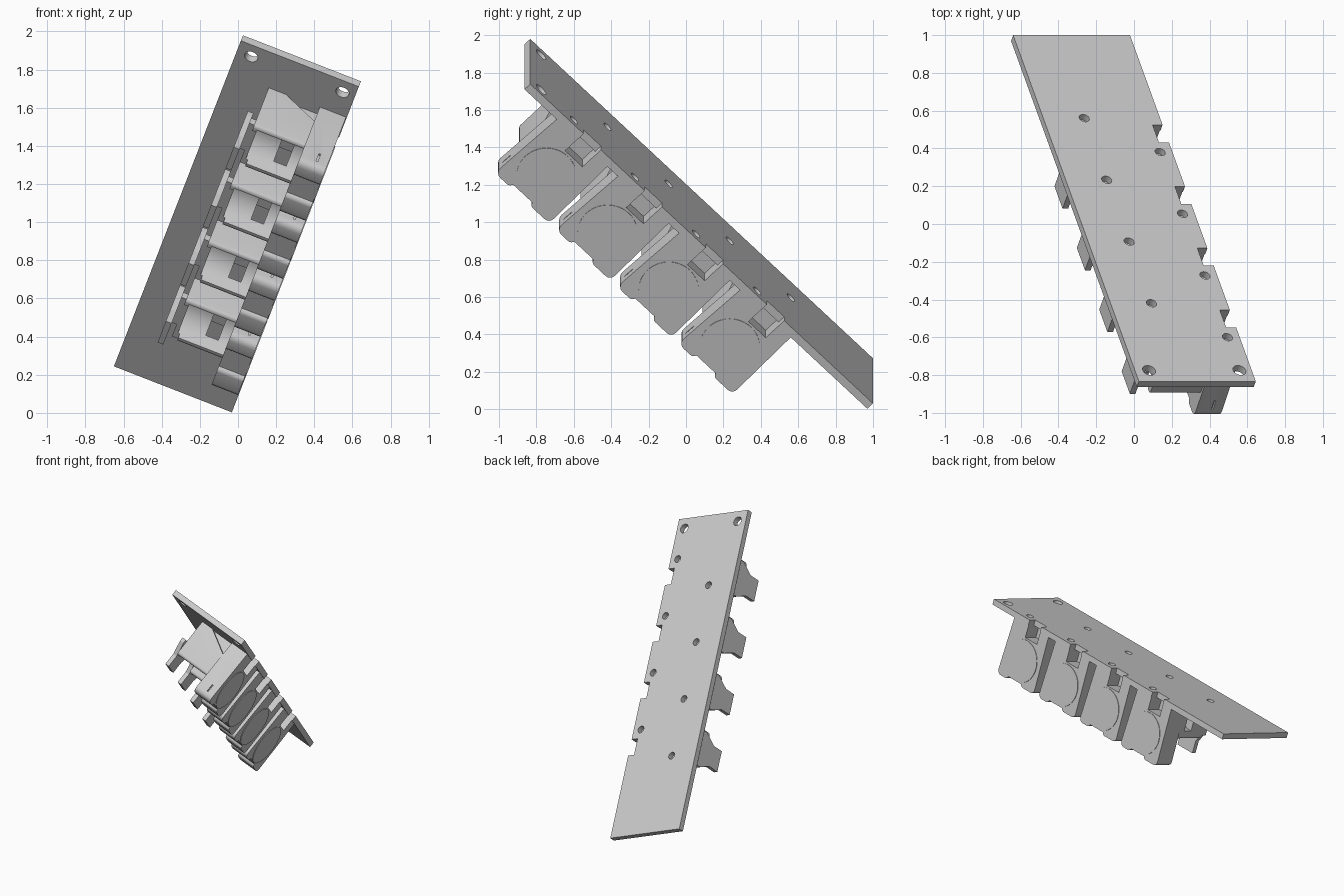
import bpy, bmesh, math
from mathutils import Matrix, Vector

if "Cube" in bpy.data.objects:
    bpy.data.objects.remove(bpy.data.objects["Cube"])

# Local frame of the tilted board: x across, y down its length, z = outward normal (depth = -z)
a, h = math.radians(21.3), math.sqrt(0.5)
U = Vector((math.cos(a), 0, -math.sin(a)))
V = Vector((-math.sin(a) * h, h, -math.cos(a) * h))
N = U.cross(V)
FRAME = Matrix.Translation((0.026, -0.833, 1.98)) @ Matrix((U, V, N)).transposed().to_4x4()
PITCH, COUNT = 0.462, 4


def make(name, bm):
    bmesh.ops.recalc_face_normals(bm, faces=bm.faces)
    me = bpy.data.meshes.new(name)
    bm.to_mesh(me)
    bm.free()
    ob = bpy.data.objects.new(name, me)
    bpy.context.collection.objects.link(ob)
    return ob


def extrude(name, points, vec):
    bm = bmesh.new()
    f = bm.faces.new([bm.verts.new(p) for p in points])
    r = bmesh.ops.extrude_face_region(bm, geom=[f])
    bmesh.ops.translate(bm, vec=vec, verts=[g for g in r["geom"] if isinstance(g, bmesh.types.BMVert)])
    return make(name, bm)


def prism(name, profile, p0, p1):
    """Extrude a (length, depth) profile across the board from p0 to p1."""
    return extrude(name, [(p0, q, -d) for q, d in profile], (p1 - p0, 0, 0))


def box(name, p0, p1, q0, q1, d0, d1):
    return prism(name, [(q0, d0), (q1, d0), (q1, d1), (q0, d1)], p0, p1)


def cylinder(name, centre, r, length, axis, seg=32):
    bm = bmesh.new()
    m = Matrix.Translation(centre)
    if axis == 'X':
        m = m @ Matrix.Rotation(math.pi / 2, 4, 'Y')
    bmesh.ops.create_cone(bm, cap_ends=True, segments=seg, radius1=r, radius2=r, depth=length, matrix=m)
    return make(name, bm)


def rounded(corners, seg=4):
    """Profile with circular corners; corners are (q, d, radius)."""
    out = []
    for i, (q, d, r) in enumerate(corners):
        c = Vector((q, d))
        if r == 0:
            out.append((q, d))
            continue
        e0 = (Vector(corners[i - 1][:2]) - c).normalized() * r
        e1 = (Vector(corners[(i + 1) % len(corners)][:2]) - c).normalized() * r
        for k in range(seg + 1):
            t = k / seg * math.pi / 2
            out.append(tuple(c + e0 * (1 - math.sin(t)) + e1 * (1 - math.cos(t))))
    return out


def cut(ob, *cutters):
    for c in cutters:
        m = ob.modifiers.new("cut", 'BOOLEAN')
        m.operation, m.solver, m.object = 'DIFFERENCE', 'EXACT', c
    dg = bpy.context.evaluated_depsgraph_get()
    me = bpy.data.meshes.new_from_object(ob.evaluated_get(dg))
    ob.modifiers.clear()
    ob.data = me
    for c in cutters:
        bpy.data.objects.remove(c)


def smooth(ob):
    bpy.ops.object.select_all(action='DESELECT')
    bpy.context.view_layer.objects.active = ob
    ob.select_set(True)
    bpy.ops.object.shade_smooth_by_angle(angle=math.radians(30))


# Board with mounting holes, peg holes and edge notches
board = box("board", 0, 0.664, 0, 2.592, 0, 0.043)
holes = [cylinder("hole", (p, 0.083, 0), 0.036, 0.3, 'Z', 24) for p in (0.081, 0.594)]
for i in range(COUNT):
    o = i * PITCH
    holes += [cylinder("hole", (0.594, 0.331 + o, 0), 0.028, 0.3, 'Z', 20),
              cylinder("hole", (0.233, 0.585 + o, 0), 0.028, 0.3, 'Z', 20),
              box("notch", 0.607, 0.7, 0.404 + o, 0.535 + o, -0.1, 0.1)]
cut(board, *holes)

# Housing: tall right-hand block with two rounded lobes, edge pocket and groove
housing = prism("housing", rounded([(0.245, 0.04, 0), (0.628, 0.04, 0), (0.638, 0.495, 0.035),
                                    (0.5, 0.495, 0.015), (0.49, 0.474, 0), (0.345, 0.474, 0),
                                    (0.335, 0.495, 0.015), (0.228, 0.495, 0.04)]), 0.512, 0.66)
cut(housing, box("pocket", 0.55, 0.7, 0.404, 0.535, 0, 0.14),
    box("groove", 0.597, 0.606, 0.2, 0.245, 0.38, 0.44))

# Round cap almost flush in the side of the block
cap = cylinder("side_cap", (0.588, 0.435, -0.312), 0.16, 0.152, 'X', 48)

# Cradle: low trough with a half-round bed, high near wall and low far wall
cradle = prism("cradle", rounded([(0.25, 0.04, 0), (0.625, 0.04, 0), (0.625, 0.285, 0.02),
                                  (0.56, 0.285, 0), (0.54, 0.345, 0), (0.25, 0.345, 0.02)]), 0.226, 0.515)
cut(cradle, cylinder("bore", (0.381, 0.435, -0.31), 0.16, 0.262, 'X', 48),
    box("opening", 0.25, 0.512, 0.275, 0.595, 0.31, 0.6),
    box("left_gap", 0.2, 0.26, 0.29, 0.7, 0.26, 0.6),
    box("window", 0.39, 0.46, 0.45, 0.7, 0.05, 0.22),
    extrude("wedge", [(0.3, 0.2, -0.03), (0.512, 0.2, -0.03), (0.512, 0.2, -0.15)], (0, 0.1, 0)))

# Lever: flat stepped paddle on the left end, with the short stub holding it
lever = prism("lever", [(0.29, 0.22), (0.29, 0.25), (0.352, 0.35), (0.352, 0.445), (0.52, 0.445),
                        (0.52, 0.35), (0.57, 0.25), (0.57, 0.22)], 0.168, 0.2)
stub = box("lever_stub", 0.195, 0.235, 0.33, 0.53, 0.22, 0.26)

# Repeat the unit along the board and tilt everything into place
for ob in (housing, cap, cradle):
    smooth(ob)
board.matrix_world = FRAME
for ob in (housing, cap, cradle, lever, stub):
    base = ob.name
    for i in range(COUNT):
        unit = ob if i == 0 else ob.copy()
        if i:
            bpy.context.collection.objects.link(unit)
        unit.name = f"{base}_{i + 1}"
        unit.matrix_world = FRAME @ Matrix.Translation((0, i * PITCH, 0))
